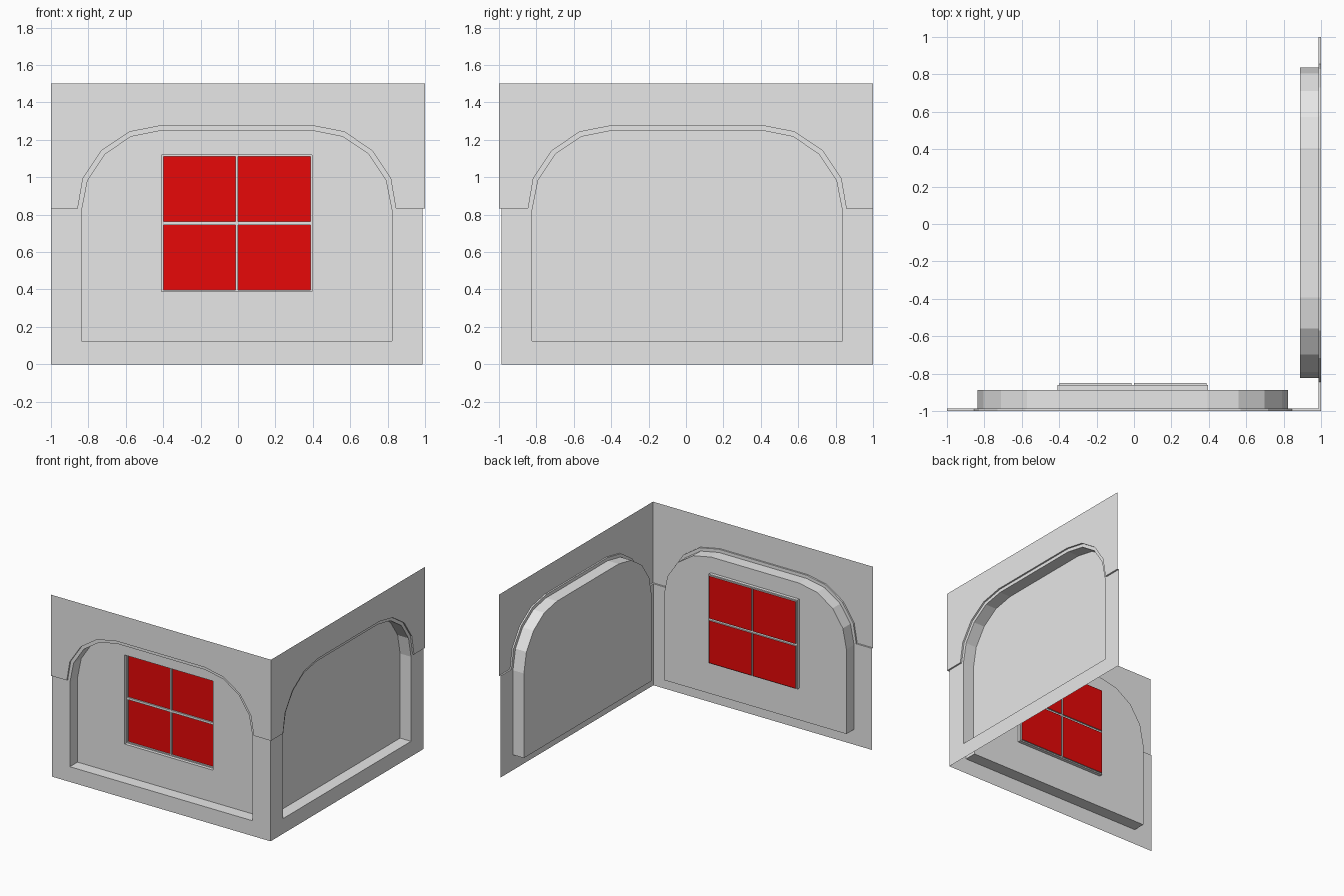
import bpy, bmesh, math
from mathutils import Vector

if "Cube" in bpy.data.objects:
    bpy.data.objects.remove(bpy.data.objects["Cube"], do_unlink=True)


def material(name, colour):
    mat = bpy.data.materials.new(name)
    mat.use_nodes = True
    mat.diffuse_color = colour
    mat.node_tree.nodes["Principled BSDF"].inputs["Base Color"].default_value = colour
    return mat


GREY = material("light_grey", (0.8, 0.8, 0.8, 1))
RED = material("bright_red", (1.0, 0.003, 0.003, 1))

STEP, RECESS, FRAME, PANE = 0.013, 0.112, 0.139, 0.15   # depths behind the outer plane
TOP, SHOULDER = 1.5, 0.834
MID = -STEP / 2                                         # centre of the lower wall
EDGE = 1 + MID                                          # its half width
WIN_W, WIN_H, WIN_Z = 0.403, 0.366, 0.754


# Wall coordinates (across, depth, height) to world
def on_front(u, d, z):
    return Vector((u, d - 1, z))


def on_side(u, d, z):
    return Vector((1 - d, -u, z))


class Sheet:
    """Thin folded surface built from flat faces on one wall."""

    def __init__(self, place):
        self.bm, self.place = bmesh.new(), place

    def face(self, points, mat=0):
        f = self.bm.faces.new([self.bm.verts.new(self.place(*p)) for p in points])
        f.material_index = mat

    def flat(self, outline, depth, mat=0):
        self.face([(u, depth, z) for u, z in outline], mat)

    def strip(self, a, da, b, db):
        for i in range(len(a) - 1):
            self.face([(a[i][0], da, a[i][1]), (a[i + 1][0], da, a[i + 1][1]),
                       (b[i + 1][0], db, b[i + 1][1]), (b[i][0], db, b[i][1])])

    def ring(self, outer, inner, depth):
        for side in (1, -1):
            self.flat(mirror(outer, side) + mirror(inner, side)[::-1], depth)

    def finish(self, name):
        bm = self.bm
        bmesh.ops.remove_doubles(bm, verts=bm.verts, dist=0.0005)
        bmesh.ops.recalc_face_normals(bm, faces=bm.faces)
        bm.faces.ensure_lookup_table()
        outward = self.place(0, -1, 0) - self.place(0, 0, 0)
        if bm.faces[0].normal.dot(outward) < 0:
            bmesh.ops.reverse_faces(bm, faces=bm.faces)
        mesh = bpy.data.meshes.new(name)
        bm.to_mesh(mesh)
        bm.free()
        mesh.materials.append(GREY)
        mesh.materials.append(RED)
        bpy.context.collection.objects.link(bpy.data.objects.new(name, mesh))


def mirror(half, side):
    return [(MID + side * u, z) for u, z in half]


def closed(half):
    return mirror(half, 1) + mirror(half, -1)[::-1]


def quarter(radius, first):
    return [(0.4 + radius * math.cos(i * math.pi / 8),
             0.82 + radius * math.sin(i * math.pi / 8)) for i in range(first, 5)]


# Half outlines, from the middle of the bottom to the middle of the top
outer_arch = [(0.85, SHOULDER)] + quarter(0.457, 1) + [(0, 1.277)]
lower_half = [(0, 0), (EDGE, 0), (EDGE, SHOULDER)] + outer_arch
niche_half = [(0, 0.125), (0.83, 0.125)] + quarter(0.43, 0) + [(0, 1.25)]
window_half = [(0, WIN_Z - WIN_H), (WIN_W, WIN_Z - WIN_H),
               (WIN_W, WIN_Z + WIN_H), (0, WIN_Z + WIN_H)]


def build_wall(name, place, has_window):
    s = Sheet(place)
    arch = closed(outer_arch)
    # Raised upper band and the small step under it
    upper = [(1, SHOULDER)] + arch + [(-1, SHOULDER)]
    s.flat(upper + [(-1, TOP), (1, TOP)], 0)
    s.strip(upper, 0, [(1 - STEP, SHOULDER)] + arch + [(-1, SHOULDER)], STEP)
    # Lower wall, niche sides and niche back
    s.ring(lower_half, niche_half, STEP)
    niche = closed(niche_half)
    s.strip(niche, STEP, niche, RECESS)
    if has_window:
        s.ring(niche_half, window_half, RECESS)
    else:
        s.flat(niche, RECESS)
    s.finish(name)


def build_window(name, place):
    s = Sheet(place)
    # Frame and glazing bars are the even rows and columns, panes the odd ones
    us = [MID + u for u in (-WIN_W, -0.393, -0.007, 0.007, 0.393, WIN_W)]
    zs = [WIN_Z + z for z in (-WIN_H, -0.357, -0.009, 0.009, 0.357, WIN_H)]
    for i in range(5):
        for j in range(5):
            cell = [(us[i], zs[j]), (us[i + 1], zs[j]),
                    (us[i + 1], zs[j + 1]), (us[i], zs[j + 1])]
            if i % 2 and j % 2:
                s.flat(cell, PANE, 1)
                loop = cell + cell[:1]
                s.strip(loop, FRAME, loop, PANE)
            else:
                s.flat(cell, FRAME)
    rim = closed(window_half)
    s.strip(rim, RECESS, rim, FRAME)
    s.finish(name)


build_wall("front_wall", on_front, True)
build_wall("side_wall", on_side, False)
build_window("front_window", on_front)
